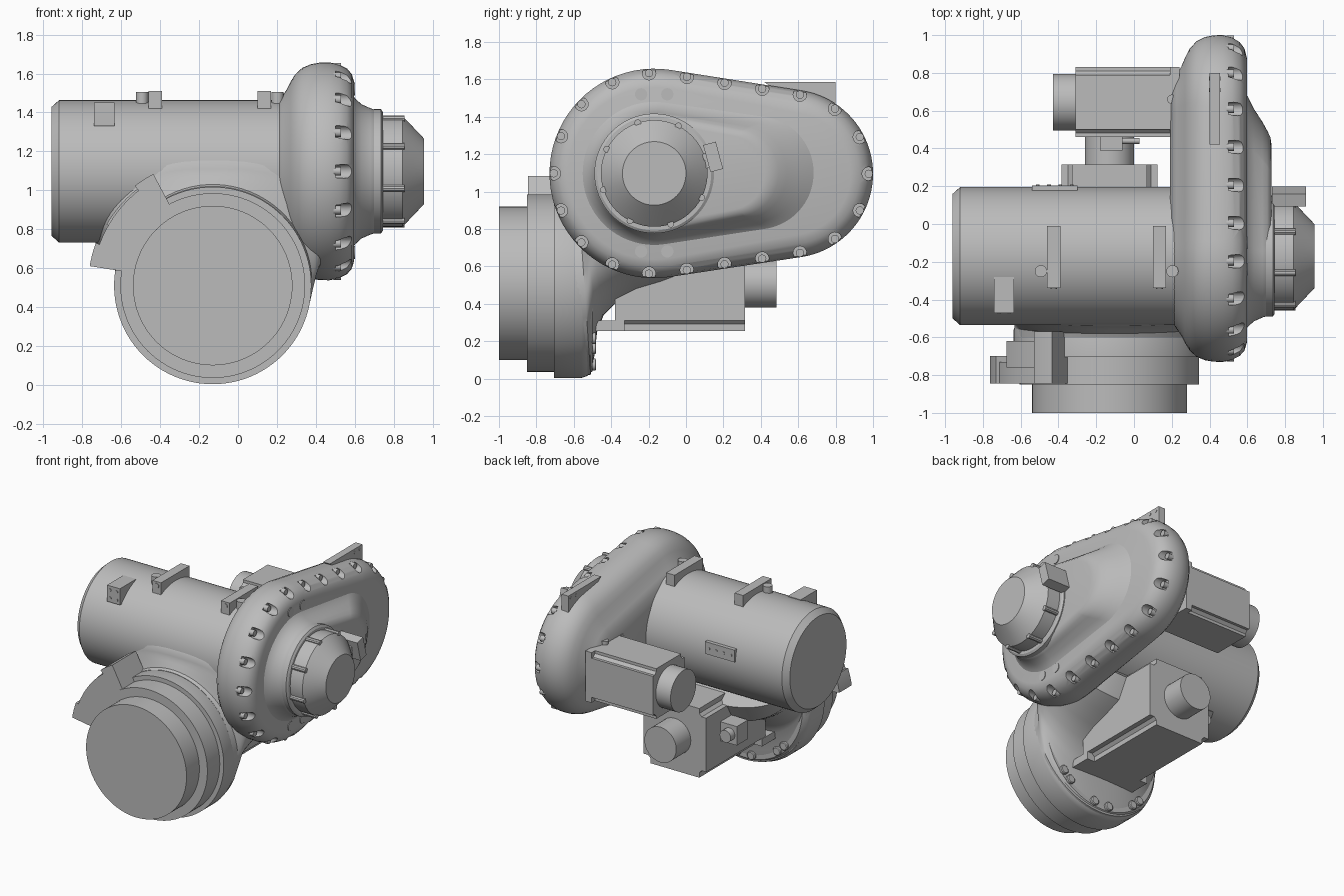
import bpy, bmesh
from math import sin, cos, tau, pi, acos, hypot, radians, copysign
from mathutils import Matrix, Vector

if "Cube" in bpy.data.objects:
    bpy.data.objects.remove(bpy.data.objects["Cube"])

grey = bpy.data.materials.new("cast_grey")
grey.use_nodes = True
grey.diffuse_color = (0.5, 0.5, 0.5, 1)
grey.node_tree.nodes["Principled BSDF"].inputs["Base Color"].default_value = (0.5, 0.5, 0.5, 1)


def place(axis, t, u, v):
    return {"x": (t, u, v), "y": (u, t, v), "z": (u, v, t)}[axis]


def smooth(ob, angle=32):
    bpy.ops.object.select_all(action="DESELECT")
    ob.select_set(True)
    bpy.context.view_layer.objects.active = ob
    bpy.ops.object.shade_smooth_by_angle(angle=radians(angle))


def finish(name, bm):
    bmesh.ops.recalc_face_normals(bm, faces=bm.faces)
    me = bpy.data.meshes.new(name)
    bm.to_mesh(me)
    bm.free()
    me.materials.append(grey)
    ob = bpy.data.objects.new(name, me)
    bpy.context.collection.objects.link(ob)
    smooth(ob)
    return ob


def skin(bm, rings):
    """Bridge closed rings of equal length and cap both ends."""
    loops = [[bm.verts.new(p) for p in ring] for ring in rings]
    n = len(loops[0])
    for a, b in zip(loops, loops[1:]):
        for i in range(n):
            bm.faces.new((a[i], a[(i + 1) % n], b[(i + 1) % n], b[i]))
    bm.faces.new(loops[0])
    bm.faces.new(loops[-1])


def loft(name, rings):
    bm = bmesh.new()
    skin(bm, rings)
    return finish(name, bm)


def circle(c, r, n):
    return [(c[0] + r * cos(tau * i / n), c[1] + r * sin(tau * i / n)) for i in range(n)]


def turned_rings(axis, c, steps, n):
    return [[place(axis, t, *p) for p in circle(c, r, n)] for t, r in steps]


def turned(name, axis, c, steps, n=64):
    return loft(name, turned_rings(axis, c, steps, n))


def prism(name, axis, pts, a, b):
    return loft(name, [[place(axis, t, *p) for p in pts] for t in (a, b)])


def box(name, x, y, z, tilt=0):
    """Box from ranges, optionally tilted about its own x axis."""
    c = Vector(((x[0] + x[1]) / 2, (y[0] + y[1]) / 2, (z[0] + z[1]) / 2))
    bm = bmesh.new()
    bmesh.ops.create_cube(bm, size=1)
    size = (x[1] - x[0], y[1] - y[0], z[1] - z[0], 1)
    bm.transform(Matrix.Translation(c) @ Matrix.Rotation(radians(tilt), 4, "X") @ Matrix.Diagonal(size))
    return finish(name, bm)


def pear(c1, r1, c2, r2, n=40):
    """Outline wrapped round two circles that lie side by side."""
    phi = acos((r1 - r2) / hypot(c2[0] - c1[0], c2[1] - c1[1]))
    pts = []
    for c, r, a, b in ((c2, r2, -phi, phi), (c1, r1, phi, tau - phi)):
        for i in range(n + 1):
            t = a + (b - a) * i / n
            pts.append((c[0] + r * cos(t), c[1] + r * sin(t)))
    return pts[n // 2:] + pts[:n // 2]


def spaced(pts, count):
    """Points at equal distances along a closed outline."""
    segs = list(zip(pts, pts[1:] + pts[:1]))
    lens = [hypot(q[0] - p[0], q[1] - p[1]) for p, q in segs]
    step, out, run, k = sum(lens) / count, [], 0, 0
    for (p, q), l in zip(segs, lens):
        while k < count and k * step < run + l:
            f = (k * step - run) / l
            out.append((p[0] + (q[0] - p[0]) * f, p[1] + (q[1] - p[1]) * f))
            k += 1
        run += l
    return out


AXLE = (-0.17, 1.097)    # y, z of the main barrel
DRUM = (-0.13, 0.51)     # x, z of the front drum
FAR = (0.55, 1.095)      # y, z of the far gear

# Main barrel and front drum
turned("main_barrel", "x", AXLE, [(-0.96, 0.33), (-0.92, 0.366), (0.35, 0.366)], 96)
turned("drum_hub", "y", DRUM, [(-1, 0.41), (-0.8, 0.41)], 96)
turned("drum_ring", "y", DRUM, [(-0.85, 0.475), (-0.68, 0.475)], 96)
turned("drum_flange", "y", DRUM, [(-0.705, 0.507), (-0.56, 0.507), (-0.53, 0.497), (-0.5, 0.47)], 96)

# Cast neck: rounded sections from the drum up into the barrel and housing
# (top y z, bottom y z, half width right and left, squareness)
neck = [(-0.6, 1.02, -0.6, 0.005, 0.506, 0.506, 1),
        (-0.58, 1.03, -0.51, 0.02, 0.51, 0.502, 1),
        (-0.57, 1.05, -0.49, 0.12, 0.525, 0.502, 0.95),
        (-0.56, 1.07, -0.475, 0.25, 0.545, 0.505, 0.85),
        (-0.55, 1.09, -0.44, 0.34, 0.565, 0.515, 0.75),
        (-0.545, 1.11, -0.37, 0.41, 0.59, 0.53, 0.7),
        (-0.54, 1.14, -0.26, 0.47, 0.62, 0.56, 0.65),
        (-0.52, 1.17, -0.13, 0.51, 0.65, 0.6, 0.65),
        (-0.5, 1.19, 0, 0.56, 0.67, 0.65, 0.65),
        (-0.44, 1.2, 0.08, 0.7, 0.68, 0.71, 0.7)]
rings = []
for ty, tz, by, bz, right, left, sq in neck:
    rings.append([(DRUM[0] + (right if cos(a) > 0 else left) * copysign(abs(cos(a)) ** sq, cos(a)),
                   (ty + by) / 2 + (ty - by) / 2 * sin(a),
                   (tz + bz) / 2 + (tz - bz) / 2 * sin(a))
                  for a in [tau * (i + 0.5) / 72 for i in range(72)]])
smooth(loft("cast_neck", rings), 60)

# Pear-shaped gear housing
profile = [(0.19, 0.3), (0.2, 0.215), (0.225, 0.175), (0.25, 0.14), (0.27, 0.1), (0.295, 0.06),
           (0.33, 0.028), (0.375, 0.009), (0.42, 0.001), (0.47, 0), (0.52, 0.01),
           (0.56, 0.03), (0.585, 0.06), (0.597, 0.1)]
housing = loft("gear_housing", [[(x, *p) for p in pear(AXLE, 0.56 - d, FAR, 0.45 - 1.2 * d)]
                                for x, d in profile])

# Bolt pockets cut round the rim, with a bolt in each
spots = spaced(pear(AXLE, 0.537, FAR, 0.427), 22)
bm = bmesh.new()
for p in spots:
    skin(bm, turned_rings("x", p, [(0.5, 0.036), (0.7, 0.036)], 16))
cutter = finish("pocket_cutter", bm)
cutter.hide_render = True
mod = housing.modifiers.new("pockets", "BOOLEAN")
mod.operation, mod.solver, mod.object = "DIFFERENCE", "EXACT", cutter
bpy.context.view_layer.objects.active = housing
bpy.ops.object.modifier_apply(modifier=mod.name)
bpy.data.objects.remove(cutter)
smooth(housing)
bm = bmesh.new()
for p in spots:
    skin(bm, turned_rings("x", p, [(0.49, 0.022), (0.53, 0.022)], 12))
finish("rim_bolts", bm)

# Raised cover on the housing face
cover = [(0.585, 0.4, 0.38, 0.32), (0.602, 0.375, 0.38, 0.295), (0.635, 0.345, 0.34, 0.27),
         (0.68, 0.325, 0.29, 0.25), (0.705, 0.317, 0.26, 0.235), (0.722, 0.3, 0.24, 0.22),
         (0.728, 0.27, 0.22, 0.2)]
smooth(loft("raised_cover", [[(x, *p) for p in pear(AXLE, r, (c, 1.1), s)]
                             for x, r, c, s in cover]), 60)
for z in (1.52, 0.68):
    for y in (-0.24, -0.1):
        turned("face_plug", "x", (y, z), [(0.585, 0.033), (0.602, 0.033)], 20)

# Round end cap with rim, clamps and latch
turned("cap_rim", "x", AXLE, [(0.7, 0.32), (0.735, 0.32), (0.745, 0.305)], 64)
turned("end_cap", "x", AXLE, [(0.73, 0.285), (0.845, 0.285), (0.86, 0.27), (0.955, 0.17)], 64)
for i in range(8):
    a = tau * (i + 0.4) / 8
    p = (AXLE[0] + 0.285 * cos(a), AXLE[1] + 0.285 * sin(a))
    turned("cap_screw", "x", p, [(0.74, 0.018), (0.855, 0.018)], 10)
box("cap_latch", (0.73, 0.91), (0.11, 0.18), (1.11, 1.26), 15)
box("latch_arm", (0.74, 0.85), (0.04, 0.14), (1.12, 1.2), 15)

# Bracket on top of the housing
prism("top_bracket", "x", [(0.42, 1.585), (0.8, 1.585), (0.8, 1.42), (0.6, 1.45)], 0.4, 0.455)
for y in (0.71, 0.77):
    turned("bracket_hole", "x", (y, 1.56), [(0.397, 0.01), (0.458, 0.01)], 12)


def motor(name, axis, c, half, a, b, tail, tail_r):
    """Square motor with stepped corners, mounting plate and round tail."""
    h, k = half, half * 0.78
    corner = [(h, k), (k + 0.02, k), (k, k + 0.02), (k, h)]
    pts = []
    for q in range(4):
        s, t = cos(q * pi / 2), sin(q * pi / 2)
        pts += [(c[0] + u * s - v * t, c[1] + u * t + v * s) for u, v in corner]
    prism(name + "_body", axis, pts, a, b)
    square = [(c[0] + i * h, c[1] + j * h) for i, j in ((-1, -1), (1, -1), (1, 1), (-1, 1))]
    prism(name + "_plate", axis, square, a, a + copysign(0.05, b - a))
    turned(name + "_tail", axis, c, [(b, tail_r), (tail, tail_r)], 40)


motor("side_motor", "x", (0.645, 1.05), 0.185, 0.24, -0.31, -0.43, 0.15)
motor("lower_motor", "y", DRUM, 0.255, -0.38, 0.315, 0.485, 0.13)
box("motor_shelf", (0.19, 0.24), (0.15, 0.47), (0.95, 1.22))
turned("motor_screw", "z", (0.2, 0.66), [(1.2, 0.025), (1.26, 0.025)], 16)
box("side_connector", (-0.18, -0.06), (0.39, 0.48), (0.98, 1.1))
turned("side_plug", "x", (0.44, 1.04), [(-0.07, 0.016), (0.03, 0.016)], 16)
box("lower_connector", (-0.52, -0.37), (0.02, 0.15), (0.48, 0.62))
turned("lower_plug", "y", (-0.46, 0.55), [(0.14, 0.045), (0.2, 0.045)], 24)
box("motor_seat", (-0.39, 0.13), (-0.49, -0.33), (0.255, 0.31))

# Lifting lugs on the barrel
for x, side in ((-0.425, -1), (0.135, 1)):
    box("lifting_lug", (x - 0.035, x + 0.035), (-0.34, -0.01), (1.4, 1.51))
    turned("lug_eye", "z", (x + side * 0.068, -0.25), [(1.42, 0.032), (1.505, 0.032)], 20)
    turned("lug_hole", "y", (x, 1.48), [(-0.344, 0.018), (-0.33, 0.018)], 16)

# Small plates on the barrel, with screws
box("front_pad", (-0.74, -0.635), (-0.47, -0.28), (1.33, 1.45))
for x in (-0.715, -0.66):
    for z in (1.36, 1.42):
        turned("pad_screw", "y", (x, z), [(-0.475, 0.01), (-0.46, 0.01)], 10)
box("rear_pad", (-0.54, -0.3), (0.13, 0.205), (1.12, 1.21))
for i in range(4):
    turned("rear_pad_screw", "y", (-0.51 + 0.06 * i, 1.165), [(0.2, 0.01), (0.209, 0.01)], 10)


def arc(name, r1, r2, a, b, y1, y2):
    """Curved block around the drum between two angles."""
    ts = [radians(a + (b - a) * i / 10) for i in range(11)]
    pts = [(DRUM[0] + r * cos(t), DRUM[1] + r * sin(t))
           for r, row in ((r1, ts), (r2, ts[::-1])) for t in row]
    prism(name, "y", pts, y1, y2)


# Curved bracket beside the drum
arc("arc_bracket", 0.46, 0.62, 120, 170, -0.845, -0.73)
arc("arc_upper_block", 0.46, 0.65, 118, 128, -0.845, -0.57)
arc("arc_middle_block", 0.5, 0.63, 128, 150, -0.76, -0.62)
arc("arc_lower_block", 0.46, 0.64, 160, 171, -0.845, -0.7)

# Bolts behind the drum flange
for deg in (222, 232, 262, 278, 308, 318):
    p = (DRUM[0] + 0.44 * cos(radians(deg)), DRUM[1] + 0.44 * sin(radians(deg)))
    turned("flange_bolt", "y", p, [(-0.56, 0.032), (-0.485, 0.032), (-0.48, 0.026)], 20)
